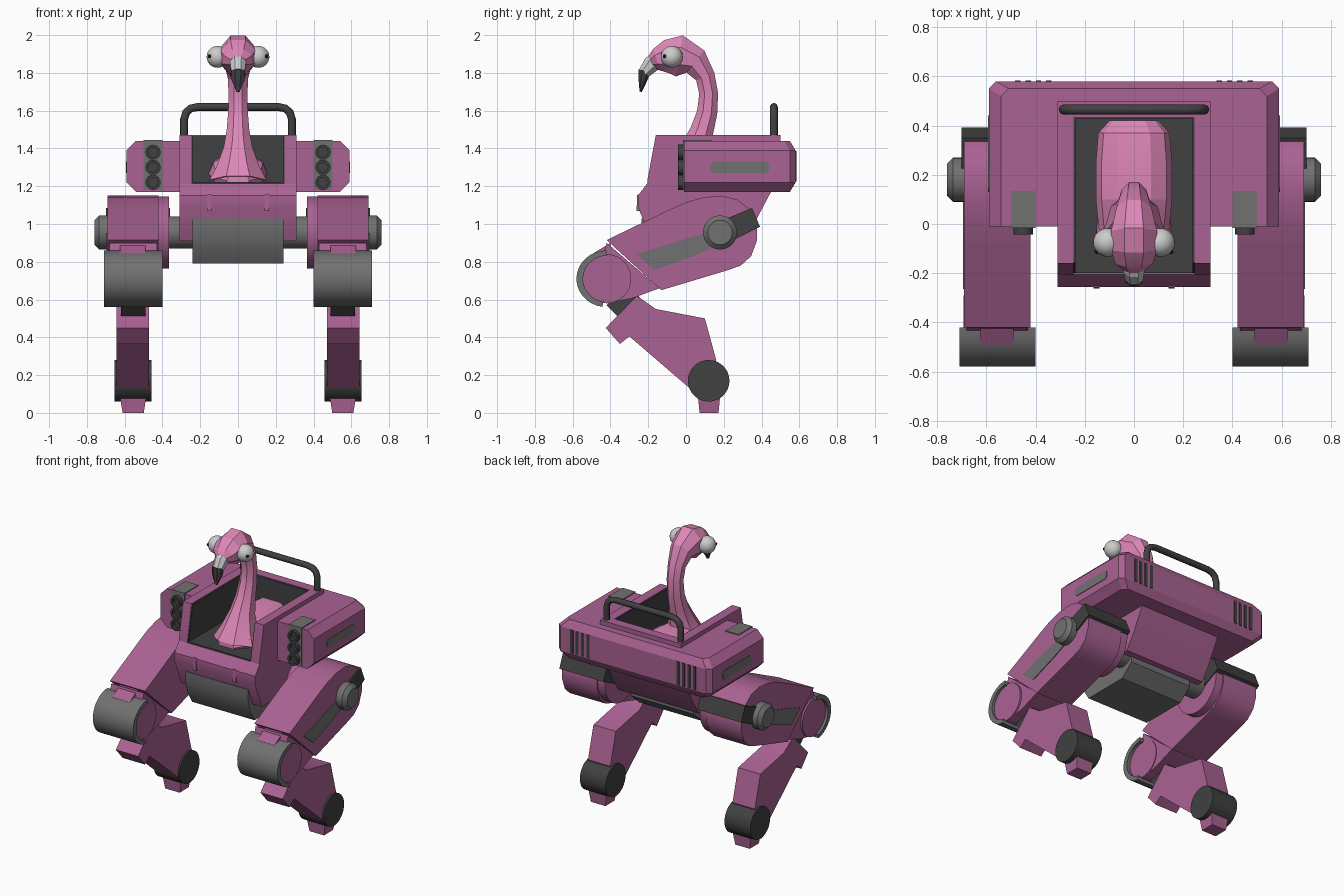
import bpy, bmesh, math
from mathutils import Vector

if "Cube" in bpy.data.objects:
    bpy.data.objects.remove(bpy.data.objects["Cube"])


def material(name, r, g, b):
    m = bpy.data.materials.new(name)
    m.diffuse_color = (r, g, b, 1)
    m.use_nodes = True
    m.node_tree.nodes["Principled BSDF"].inputs["Base Color"].default_value = m.diffuse_color
    return m


MAUVE = material("mauve_armour", 0.40, 0.122, 0.29)
PINK = material("pink_feathers", 0.74, 0.245, 0.485)
GREY = material("mid_grey_metal", 0.165, 0.165, 0.165)
DARK = material("dark_grey_metal", 0.052, 0.052, 0.052)
PALE = material("pale_grey", 0.60, 0.60, 0.60)
BLACK = material("black", 0.01, 0.01, 0.01)


def loft(name, rings, mat, angle=30):
    """Skin a list of equal-length point rings and cap both ends."""
    bm = bmesh.new()
    vs = [[bm.verts.new(p) for p in ring] for ring in rings]
    n = len(vs[0])
    for a, b in zip(vs, vs[1:]):
        for i in range(n):
            j = (i + 1) % n
            bm.faces.new((a[i], a[j], b[j], b[i]))
    bm.faces.new(vs[0])
    bm.faces.new(vs[-1])
    bmesh.ops.recalc_face_normals(bm, faces=bm.faces)
    me = bpy.data.meshes.new(name)
    bm.to_mesh(me)
    bm.free()
    me.materials.append(mat)
    me.shade_smooth()
    me.set_sharp_from_angle(angle=math.radians(angle))
    ob = bpy.data.objects.new(name, me)
    bpy.context.collection.objects.link(ob)
    return ob


def prism(name, pts, x0, x1, mat):
    """Side profile of (y, z) points extruded along x."""
    return loft(name, [[(x, y, z) for y, z in pts] for x in (x0, x1)], mat)


def box(name, x0, x1, y0, y1, z0, z1, mat):
    return prism(name, [(y0, z0), (y1, z0), (y1, z1), (y0, z1)], x0, x1, mat)


def circle(cy, cz, r, n=32):
    return [(cy + r * math.cos(2 * math.pi * i / n), cz + r * math.sin(2 * math.pi * i / n)) for i in range(n)]


def tube_loft(name, path, mat, n=8, angle=20):
    """Elliptical rings (y, z, half width, half depth) square to a path in the yz plane."""
    rings = []
    for i, (y, z, rx, rn) in enumerate(path):
        a, b = path[max(i - 1, 0)], path[min(i + 1, len(path) - 1)]
        t = Vector((0, b[0] - a[0], b[1] - a[1])).normalized()
        nrm = Vector((0, -t.z, t.y))
        k = 1 / math.cos(math.pi / n)
        ring = []
        for j in range(n):
            u = 2 * math.pi * (j + 0.5) / n
            ring.append(Vector((rx * k * math.cos(u), y, z)) + nrm * rn * k * math.sin(u))
        rings.append(ring)
    return loft(name, rings, mat, angle)


def sphere(name, loc, r, mat):
    bm = bmesh.new()
    bmesh.ops.create_uvsphere(bm, u_segments=24, v_segments=14, radius=r)
    bmesh.ops.translate(bm, verts=bm.verts, vec=loc)
    me = bpy.data.meshes.new(name)
    bm.to_mesh(me)
    bm.free()
    me.materials.append(mat)
    me.shade_smooth()
    bpy.context.collection.objects.link(bpy.data.objects.new(name, me))


# Hull: lower tub, rear wall and side walls around the open cockpit
prism("hull_tub", [(-0.205, 1.215), (-0.255, 1.15), (-0.255, 1.09), (-0.18, 0.91), (0.30, 0.91),
                   (0.36, 1.0), (0.45, 1.17), (0.47, 1.215)], -0.31, 0.31, MAUVE)
box("hull_rear_wall", -0.31, 0.31, 0.435, 0.50, 1.2, 1.47, MAUVE)
box("cockpit_floor", -0.245, 0.245, -0.20, 0.435, 1.21, 1.222, DARK)
box("cockpit_rear_lining", -0.245, 0.245, 0.428, 0.436, 1.215, 1.465, DARK)

# Shoulder housing: chamfered U-shaped block behind and beside the cockpit
layers = []
for z, d in ((1.17, 0.05), (1.22, 0), (1.39, 0), (1.44, 0.05)):
    half = [(0.28, 0.45), (0.28, -0.01), (0.59 - d, -0.01), (0.59 - d, 0.55 - 0.6 * d), (0.56 - d, 0.58 - 0.6 * d)]
    layers.append([(x, y, z) for x, y in half] + [(-x, y, z) for x, y in reversed(half)])
loft("shoulder_housing", layers, MAUVE)

# Belly unit and leg axle
prism("belly_unit", [(-0.235, 1.03), (-0.235, 0.96), (-0.21, 0.87), (-0.16, 0.79), (0.17, 0.79),
                     (0.26, 0.87), (0.26, 1.03)], -0.24, 0.24, GREY)
prism("leg_axle", circle(0.18, 0.955, 0.085), -0.5, 0.5, GREY)

# Roll bar
cu = bpy.data.curves.new("roll_bar", "CURVE")
cu.dimensions = "3D"
cu.bevel_depth = 0.021
cu.bevel_resolution = 2
half = [(0.285, 1.45), (0.285, 1.555), (0.275, 1.59), (0.25, 1.612), (0.21, 1.62)]
pts = half + [(-x, z) for x, z in reversed(half)]
sp = cu.splines.new("POLY")
sp.points.add(len(pts) - 1)
for p, (x, z) in zip(sp.points, pts):
    p.co = (x, 0.465, z, 1)
cu.materials.append(DARK)
bar = bpy.data.objects.new("roll_bar", cu)
bpy.context.collection.objects.link(bar)
bpy.context.view_layer.objects.active = bar
bar.select_set(True)
bpy.ops.object.convert(target="MESH")

KY, KZ = -0.42, 0.71  # knee pivot
for s, side in ((1, "right"), (-1, "left")):
    def P(name, pts, x0, x1, mat):
        return prism(side + "_" + name, pts, s * x0, s * x1, mat)

    # Cockpit side wall, dark lining and front tab
    P("hull_side_wall", [(-0.16, 1.47), (-0.205, 1.23), (-0.205, 1.2), (0.50, 1.2), (0.50, 1.47)], 0.245, 0.31, MAUVE)
    P("cockpit_side_lining", [(-0.157, 1.465), (-0.20, 1.23), (-0.20, 1.215), (0.43, 1.215), (0.43, 1.465)], 0.238, 0.246, DARK)
    P("hull_front_tab", [(-0.262, 1.07), (-0.2, 1.07), (-0.2, 1.155), (-0.258, 1.155)], 0.14, 0.165, MAUVE)

    # Launcher with three tubes
    P("launcher", [(-0.016, 1.18), (0.135, 1.18), (0.135, 1.446), (-0.016, 1.446)], 0.40, 0.50, GREY)
    for i in range(3):
        ring = circle(s * 0.45, 1.22 + 0.08 * i, 0.04, 20)
        bore = circle(s * 0.45, 1.22 + 0.08 * i, 0.026, 20)
        loft(f"{side}_launch_tube_{i}", [[(x, y, z) for x, z in r] for r, y in
             ((ring, 0), (ring, -0.042), (bore, -0.042), (bore, -0.02))], DARK)

    # Housing side plate and rear vents
    P("housing_plate", [(0.13, 1.285), (0.145, 1.27), (0.425, 1.27), (0.44, 1.285), (0.44, 1.315),
                        (0.425, 1.33), (0.145, 1.33), (0.13, 1.315)], 0.585, 0.594, GREY)
    for i in range(4):
        x = 0.335 + 0.042 * i
        P(f"rear_vent_{i}", [(0.575, 1.225), (0.584, 1.225), (0.584, 1.387), (0.575, 1.387)], x, x + 0.022, DARK)

    # Upper leg with hub, strap and side plate
    P("upper_leg", [(-0.42, 0.915), (-0.10, 1.07), (0.0, 1.115), (0.09, 1.14), (0.18, 1.15), (0.27, 1.13),
                    (0.34, 1.075), (0.375, 1.0), (0.375, 0.91), (0.345, 0.83), (0.29, 0.78), (0.22, 0.755),
                    (-0.13, 0.65)], 0.42, 0.69, MAUVE)
    P("leg_inner_hub", circle(0.18, 0.955, 0.19), 0.365, 0.43, MAUVE)
    P("leg_strap", [(0.17, 1.01), (0.35, 1.085), (0.392, 0.985), (0.25, 0.915)], 0.36, 0.70, DARK)
    P("leg_plate", [(-0.265, 0.84), (0.11, 0.955), (0.13, 0.87), (0.05, 0.835), (-0.165, 0.757)], 0.685, 0.695, GREY)
    loft(side + "_hub_cap", [[(s * x, y, z) for y, z in circle(0.18, 0.955, r)] for x, r in
         ((0.66, 0.09), (0.735, 0.09), (0.76, 0.065))], GREY)

    # Knee: connector, barrel and curved guard
    P("knee_connector", [(-0.42, 0.9), (-0.45, 0.80), (-0.40, 0.585), (-0.29, 0.605), (-0.14, 0.66)], 0.43, 0.68, MAUVE)
    P("knee_barrel", circle(KY, KZ, 0.13), 0.425, 0.692, MAUVE)
    P("knee_block", [(-0.50, 0.80), (-0.49, 0.845), (-0.40, 0.90), (-0.38, 0.70)], 0.49, 0.625, MAUVE)
    arc = [math.radians(90 + 172 * i / 16) for i in range(17)]
    P("knee_guard", [(KY + 0.16 * math.cos(a), KZ + 0.15 * math.sin(a)) for a in arc] +
      [(KY + 0.125 * math.cos(a), KZ + 0.122 * math.sin(a)) for a in reversed(arc)], 0.40, 0.71, GREY)

    # Shin, ankle wheel and foot
    P("shin_link", [(-0.42, 0.57), (-0.34, 0.49), (-0.22, 0.57), (-0.30, 0.70)], 0.49, 0.62, DARK)
    P("shin", [(-0.26, 0.62), (-0.16, 0.55), (0.10, 0.50), (0.16, 0.28), (0.12, 0.17), (0.02, 0.13),
               (-0.30, 0.405), (-0.35, 0.365), (-0.425, 0.45)], 0.47, 0.642, MAUVE)
    P("ankle_wheel", circle(0.12, 0.17, 0.11), 0.457, 0.655, DARK)
    loft(side + "_foot", [[(s * (0.555 + a * w), 0.122 + b * d, z) for a, b in ((-1, -1), (1, -1), (1, 1), (-1, 1))]
                          for z, w, d in ((0, 0.056, 0.05), (0.09, 0.07, 0.059))], MAUVE)

    # Eye with small pupil
    sphere(side + "_eye", (s * 0.108, -0.075, 1.885), 0.058, PALE)
    sphere(side + "_pupil", (s * 0.150, -0.112, 1.888), 0.010, BLACK)

# Bird body resting in the cockpit
sections = []
for y, w, top in ((-0.13, 0.06, 1.26), (-0.05, 0.14, 1.30), (0.10, 0.155, 1.36), (0.25, 0.155, 1.37),
                  (0.37, 0.145, 1.36), (0.42, 0.10, 1.31)):
    h = top - 1.215
    sections.append([(k * w, y, 1.215 + f * h) for k, f in
                     ((-0.85, 0), (-1, 0.35), (-0.85, 0.75), (-0.45, 1), (0.45, 1), (0.85, 0.75), (1, 0.35), (0.85, 0))])
loft("bird_body", sections, PINK, 15)

# Neck sweeping up into the head
tube_loft("bird_neck_and_head", [
    (0.0, 1.22, 0.15, 0.14), (0.02, 1.30, 0.11, 0.11), (0.05, 1.40, 0.075, 0.08), (0.083, 1.49, 0.06, 0.062),
    (0.112, 1.59, 0.052, 0.054), (0.12, 1.69, 0.05, 0.05), (0.102, 1.78, 0.054, 0.052), (0.05, 1.86, 0.07, 0.075),
    (-0.035, 1.89, 0.093, 0.11), (-0.10, 1.885, 0.095, 0.09), (-0.155, 1.87, 0.075, 0.06),
    (-0.185, 1.857, 0.04, 0.035)], PINK)

# Hooked beak
tube_loft("beak_base", [(-0.15, 1.865, 0.045, 0.045), (-0.185, 1.845, 0.042, 0.045), (-0.222, 1.80, 0.036, 0.032)], PALE)
tube_loft("beak_tip", [(-0.218, 1.812, 0.037, 0.033), (-0.228, 1.765, 0.034, 0.024), (-0.24, 1.70, 0.008, 0.006)], DARK)
